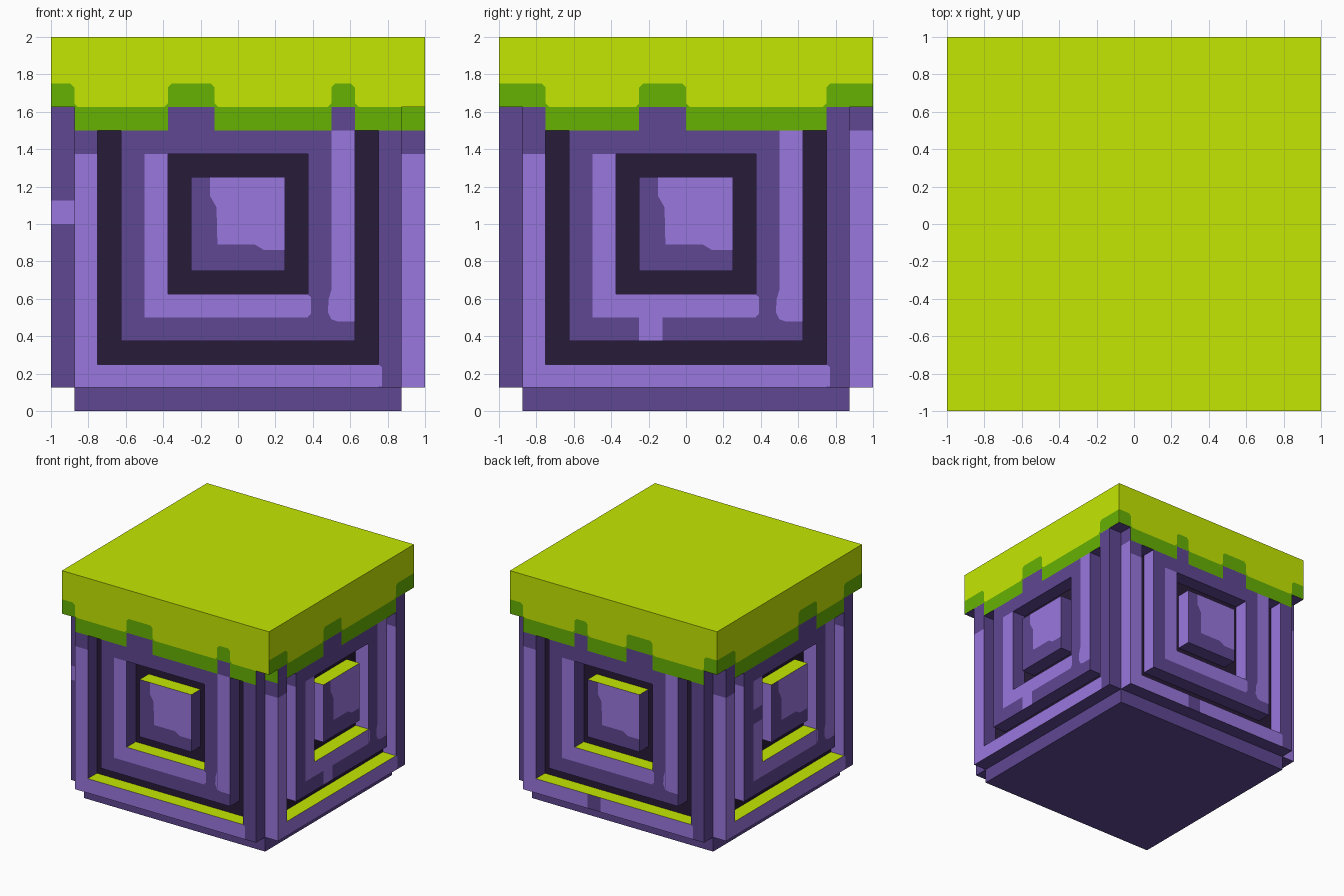
import bpy, bmesh, math
from mathutils import Matrix

if "Cube" in bpy.data.objects:
    bpy.data.objects.remove(bpy.data.objects["Cube"])

# ---------- colours ----------
def lin(rgb):
    vals = [c / 255 for c in rgb]
    return [c / 12.92 if c <= 0.04045 else ((c + 0.055) / 1.055) ** 2.4 for c in vals] + [1]

MATS = []
for name, rgb in (("lime", (200, 235, 2)), ("grass_green", (102, 178, 4)),
                  ("light_purple", (154, 119, 222)), ("dark_purple", (94, 71, 146)),
                  ("near_black", (39, 27, 55))):
    m = bpy.data.materials.new(name)
    m.diffuse_color = lin(rgb)
    m.use_nodes = True
    m.node_tree.nodes["Principled BSDF"].inputs["Base Color"].default_value = m.diffuse_color
    MATS.append(m)
LIME, GREEN, LIGHT, DARK, BLACK = range(5)
P = 0.125                                   # size of one carved step


def finish(bm, name, turn=0):
    """Turn the mesh to its side (0 front, 1 right, 2 back, 3 left) and link it."""
    bm.transform(Matrix.Rotation(turn * math.pi / 2, 4, 'Z'))
    me = bpy.data.meshes.new(name)
    bm.to_mesh(me)
    bm.free()
    for m in MATS:
        me.materials.append(m)
    ob = bpy.data.objects.new(name, me)
    bpy.context.collection.objects.link(ob)


def box(name, half, z0, z1, side, top):
    bm = bmesh.new()
    bmesh.ops.create_cube(bm, size=1, matrix=Matrix.Translation((0, 0, (z0 + z1) / 2))
                          @ Matrix.Diagonal((2 * half, 2 * half, z1 - z0, 1)))
    bm.normal_update()
    for f in bm.faces:
        f.material_index = top if f.normal.z > .5 else DARK if f.normal.z < -.5 else side
    finish(bm, name)


# ---------- core and cap ----------
box("base_slab", 0.875, 0, P, DARK, BLACK)
box("inner_core", 0.875, P, 1.625, BLACK, BLACK)
box("grass_cap", 1, 1.625, 2, LIME, LIME)

# ---------- carved side panels ----------
def solid(u, z):
    a = abs(u)
    frame = a > .75 or z < .25 or z > 1.5
    ring = a < .625 and z > .375 and not (a < .375 and .625 < z < 1.375)
    knob = a < .25 and .75 < z < 1.25
    return frame or ring or knob


# light areas shared by all sides: u0, u1, z0, z1
COMMON = [(-.875, -.75, .125, 1.375), (-.75, .75, .125, .25), (-.5, -.375, .5, 1.375),
          (-.375, .375, .5, .625), (.5, .625, .5, 1.5)]
SIDES = [  # name, raised drip ranges, extra light areas, dark breaks
    ("front", [(-1, -.875), (-.375, -.125), (.5, .625)], [], []),
    ("right", [(-1, -.75), (-.25, 0), (.75, 1)], [(-.25, -.125, .375, .5)], []),
    ("back", [(-1, -.875), (-.375, -.25), (.125, .375), (.875, 1)], [], [(-.25, -.125, .125, .25)]),
    ("left", [(-1, -.75), (.125, .375), (.75, 1)], [], [(-.5, -.375, 1, 1.125)]),
]


def inside(u, z, rects):
    return any(a < u < b and c < z < d for a, b, c, d in rects)


def panel(k, name, drips, extra, breaks):
    bm = bmesh.new()
    verts = {}

    def vert(i, j):
        if (i, j) not in verts:
            verts[i, j] = bm.verts.new((i * P, -.875, j * P))
        return verts[i, j]

    for i in range(-7, 7):
        for j in range(1, 13):
            if solid((i + .5) * P, (j + .5) * P):
                bm.faces.new((vert(i, j), vert(i + 1, j), vert(i + 1, j + 1), vert(i, j + 1)))
    # raise the pattern; the back is closed off by the core
    out = bmesh.ops.extrude_face_region(bm, geom=bm.faces[:])["geom"]
    bmesh.ops.translate(bm, vec=(0, -P, 0), verts=[g for g in out if isinstance(g, bmesh.types.BMVert)])
    bmesh.ops.delete(bm, geom=[f for f in bm.faces if all(v.co.y > -.9 for v in f.verts)],
                     context='FACES_ONLY')
    for f in bm.faces:                      # outward winding
        f.normal_update()
        c = f.calc_center_median()
        n = f.normal
        if (n.y > .5) or (abs(n.y) < .5 and
                          solid(c.x + n.x * .06, c.z + n.z * .06)
                          and P < c.z + n.z * .06 < 1.625 and abs(c.x + n.x * .06) < .875):
            f.normal_flip()
            f.normal_update()
        n = f.normal
        u, z = c.x, c.z
        if n.z > .5:
            mat = LIME
        elif n.z < -.5:
            mat = DARK
        elif n.x < -.5:                     # left-facing walls
            mat = LIGHT if z < (1.5 if name == "back" else 1.375) else DARK
            if name == "right" and z > 1.5:
                mat = GREEN
        elif n.x > .5:                      # right-facing walls
            mat = LIGHT if name == "left" and 1 < z < 1.125 else DARK
        elif z > 1.5:                       # grass hanging over the top band
            mat = DARK if any(a < u < b for a, b in drips) else GREEN
        else:
            mat = LIGHT if inside(u, z, COMMON + extra) and not inside(u, z, breaks) else DARK
        f.material_index = mat
    finish(bm, name + "_carved_panel", k)


def paint(name, k, polys, mat):
    """Very thin painted plates lying on the outer plane of a side."""
    bm = bmesh.new()
    for pts in polys:
        bm.faces.new([bm.verts.new((u, -1.001, z)) for u, z in pts])
    for f in bm.faces:
        f.normal_update()
        if f.normal.y > 0:
            f.normal_flip()
        f.material_index = mat
    finish(bm, name, k)


def drip(a, b, r=.02):
    """Raised notch with softened top corners, square at the block's edges."""
    ra, rb = (0 if a <= -1 else r), (0 if b >= 1 else r)
    top = [(b, 1.75 - rb), (b - rb, 1.75), (a + ra, 1.75), (a, 1.75 - ra)]
    if not rb:
        top.pop(0)
    if not ra:
        top.pop()
    foot_l = [] if a <= -1 else [(a, 1.645), (a - r, 1.625)]
    foot_r = [] if b >= 1 else [(b + r, 1.625), (b, 1.645)]
    return (foot_l or [(a, 1.625)]) + (foot_r or [(b, 1.625)]) + top


KNOB = [(-.15, 1.25), (-.15, 1.15), (-.115, 1.09), (-.11, .89), (.09, .89), (.14, .86),
        (.25, .86), (.25, 1.25)]
BUMPS = [[(.5, .65), (.485, .6), (.48, .53), (.5, .49), (.53, .48), (.625, .48), (.625, .5), (.5, .5)],
         [(.375, .505), (.39, .52), (.39, .61), (.375, .62)],
         [(.75, .13), (.77, .13), (.77, .235), (.75, .25)]]

for k, (name, drips, extra, breaks) in enumerate(SIDES):
    panel(k, name, drips, extra, breaks)
    paint(name + "_grass_drips", k, [drip(a, b) for a, b in drips], GREEN)
    paint(name + "_light_patches", k, [KNOB] + BUMPS, LIGHT)
